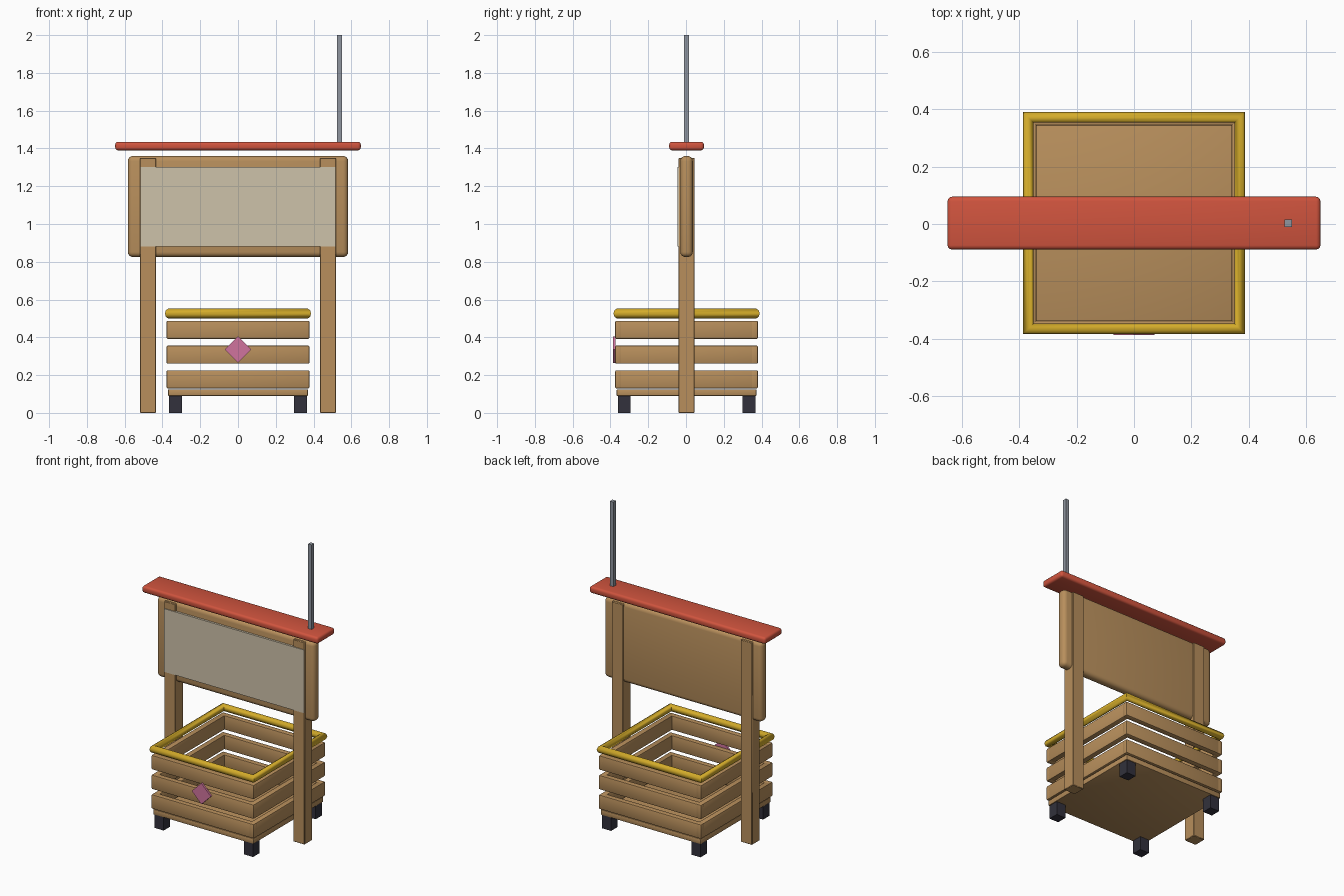
import bpy, math

if "Cube" in bpy.data.objects:
    bpy.data.objects.remove(bpy.data.objects["Cube"])

CY = 0.003  # depth offset that centres the model including the front badge


def material(name, r, g, b):
    lin = lambda c: ((c / 255 + 0.055) / 1.055) ** 2.4
    m = bpy.data.materials.new(name)
    m.diffuse_color = (lin(r), lin(g), lin(b), 1)
    m.use_nodes = True
    m.node_tree.nodes["Principled BSDF"].inputs["Base Color"].default_value = m.diffuse_color
    return m


WOOD = material("wood", 184, 143, 92)
RED = material("red paint", 208, 84, 62)
PAPER = material("pale sheet", 206, 194, 170)
GOLD = material("gold", 212, 172, 42)
DARK = material("dark rubber", 50, 49, 60)
PINK = material("pink", 208, 116, 158)
STEEL = material("grey steel", 144, 150, 160)


def finish(ob, name, mat, angle=None):
    ob.name = name
    ob.data.materials.append(mat)
    if angle:
        bpy.ops.object.shade_smooth_by_angle(angle=math.radians(angle))
    return ob


def box(name, mat, x, y, z, bevel=0.0, segments=2, turn=0.0):
    """Box from (min, max) pairs, optionally rounded and turned about y."""
    bpy.ops.mesh.primitive_cube_add(
        size=1, location=(sum(x) / 2, sum(y) / 2 + CY, sum(z) / 2))
    ob = bpy.context.object
    ob.scale = (x[1] - x[0], y[1] - y[0], z[1] - z[0])
    bpy.ops.object.transform_apply(location=False, rotation=False, scale=True)
    ob.rotation_euler.y = turn
    if bevel:
        mod = ob.modifiers.new("rounding", 'BEVEL')
        mod.width, mod.segments = bevel, segments
        bpy.ops.object.modifier_apply(modifier=mod.name)
    return finish(ob, name, mat, 40 if bevel else None)


# Basket floor and feet
box("basket_floor", WOOD, (-.37, .37), (-.37, .37), (.09, .125), .004)
for sx in (-1, 1):
    for sy in (-1, 1):
        cx, cy = sx * .33, sy * .33
        box("foot", DARK, (cx - .034, cx + .034), (cy - .034, cy + .034), (0, .092))

# Three rows of slats around the basket
for row in range(3):
    z0 = .13 + row * .131
    z = (z0, z0 + .095)
    for s in (-1, 1):
        side = tuple(sorted((s * .34, s * .378)))
        box("slat_front_back", WOOD, (-.378, .378), side, z, .006)
        box("slat_side", WOOD, side, (-.378, .378), z, .006)

# Gold rim: a four-cornered ring
bpy.ops.mesh.primitive_torus_add(
    major_segments=4, minor_segments=8, major_radius=.3685 * math.sqrt(2),
    minor_radius=.026, location=(0, CY, .526), rotation=(0, 0, math.pi / 4))
finish(bpy.context.object, "basket_rim", GOLD, 65)

# Diamond badge on the front
box("diamond_badge", PINK, (-.05, .05), (-.39, -.377), (.285, .385), turn=math.pi / 4)

# Posts, backboard and sheet
for s in (-1, 1):
    box("post", WOOD, tuple(sorted((s * .435, s * .519))), (-.042, .042), (0, 1.35), .003, 1)
box("backboard", WOOD, (-.583, .583), (-.033, .033), (.825, 1.36), .027, 4)
box("notice_sheet", PAPER, (-.517, .517), (-.047, -.032), (.88, 1.302))

# Roof plank and pole
box("roof_plank", RED, (-.65, .65), (-.092, .092), (1.39, 1.435), .015, 3)
box("pole", STEEL, (.525, .551), (-.013, .013), (1.41, 2.0))
